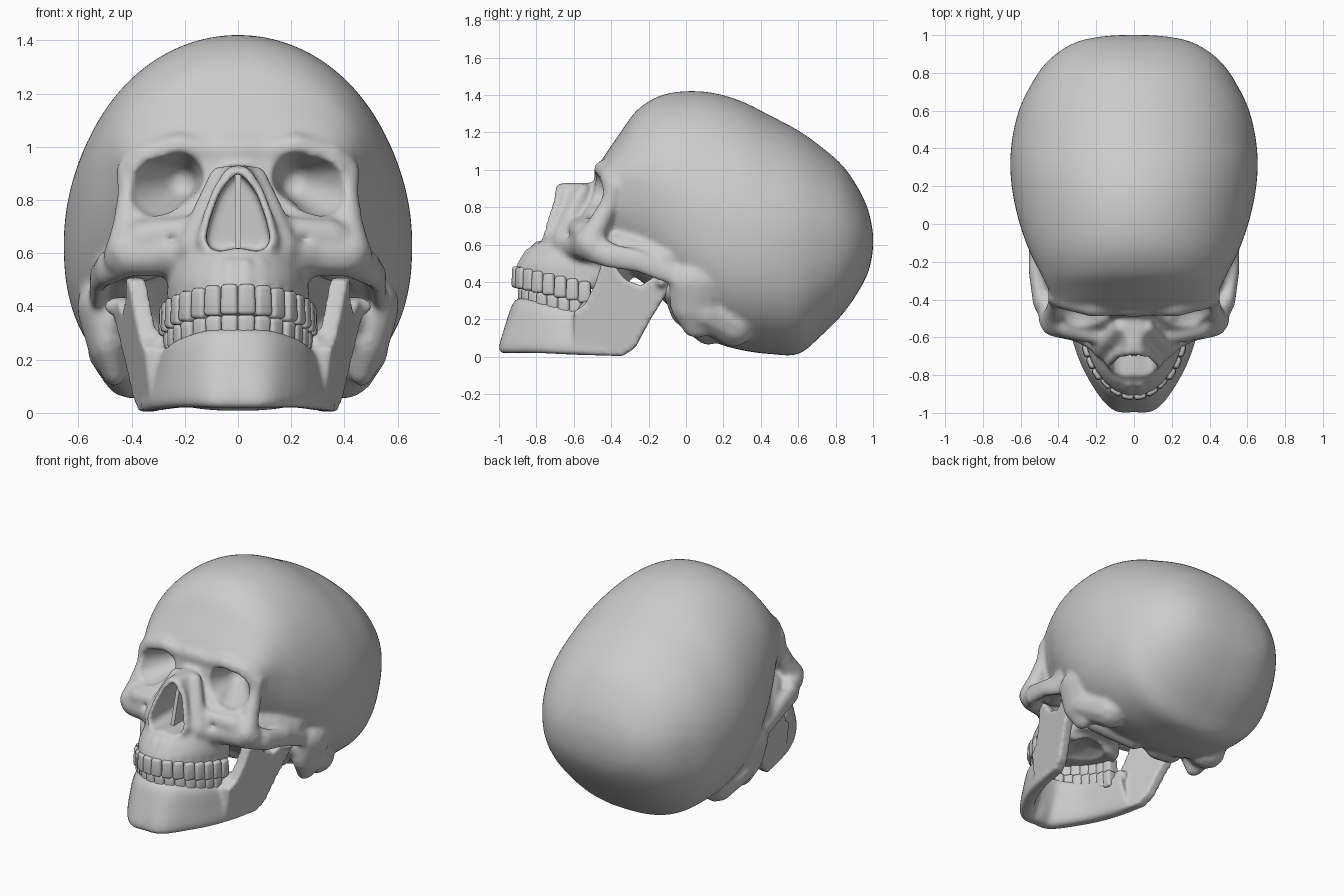
import bpy, bmesh, math
from mathutils import Vector, Matrix

if "Cube" in bpy.data.objects:
    bpy.data.objects.remove(bpy.data.objects["Cube"])


def catmull(rows, k=8):
    out = []
    for i in range(len(rows) - 1):
        p0, p1 = rows[max(i - 1, 0)], rows[i]
        p2, p3 = rows[i + 1], rows[min(i + 2, len(rows) - 1)]
        for j in range(k):
            t = j / k
            out.append([0.5 * (2 * b + (c - a) * t + (2 * a - 5 * b + 4 * c - d) * t * t
                               + (3 * b - a - 3 * c + d) * t ** 3)
                        for a, b, c, d in zip(p0, p1, p2, p3)])
    return out + [list(rows[-1])]


def loft(bm, rings):
    vs = [[bm.verts.new(p) for p in r] for r in rings]
    n = len(vs[0])
    for a, b in zip(vs, vs[1:]):
        for i in range(n):
            bm.faces.new((a[i], a[(i + 1) % n], b[(i + 1) % n], b[i]))
    bm.faces.new(vs[0][::-1])
    bm.faces.new(vs[-1])


def unit_oval(n_lo, n_hi, count=96):
    for i in range(count):
        a = 2 * math.pi * (i + 0.5) / count
        c, s = math.cos(a), math.sin(a)
        e = 2 / (n_hi if s > 0 else n_lo)
        yield math.copysign(abs(c) ** e, c), math.copysign(abs(s) ** e, s)


def ovals(bm, rows, axis, n_lo=2, n_hi=2, shear=0):
    # each row: station, low edge, high edge, widest level, half width
    rings = []
    for t, lo, hi, mid, hw in catmull(rows):
        ring = []
        for c, s in unit_oval(n_lo, n_hi):
            w = mid + s * (hi - mid if s > 0 else mid - lo)
            ring.append((hw * c, t, w) if axis == 'Y' else (hw * c, w, t + shear * (w + 0.92)))
        rings.append(ring)
    loft(bm, rings)


def blob(bm, loc, rad):
    bmesh.ops.create_icosphere(bm, subdivisions=2, radius=1,
                               matrix=Matrix.LocRotScale(Vector(loc), None, Vector(rad)))


def chain(bm, pts, flat=(1, 1, 1), steps=10):
    # mirrored string of overlapping balls: x, y, z, radius
    for a, b in zip(pts, pts[1:]):
        for j in range(steps + 1):
            x, y, z, r = [p + (q - p) * j / steps for p, q in zip(a, b)]
            for s in (1, -1):
                blob(bm, (s * x, y, z), [r * f for f in flat])


def make(bm, name):
    bmesh.ops.recalc_face_normals(bm, faces=bm.faces)
    me = bpy.data.meshes.new(name)
    bm.to_mesh(me)
    bm.free()
    ob = bpy.data.objects.new(name, me)
    bpy.context.collection.objects.link(ob)
    return ob


def bake(ob, *mods):
    for kind, settings in mods:
        m = ob.modifiers.new(kind, kind)
        for k, v in settings.items():
            setattr(m, k, v)
    dg = bpy.context.evaluated_depsgraph_get()
    me = bpy.data.meshes.new_from_object(ob.evaluated_get(dg))
    ob.modifiers.clear()
    ob.data = me
    me.shade_smooth()


def voxel(size):
    return 'REMESH', dict(mode='VOXEL', voxel_size=size)


def arch(a, b, w, count=8):
    # tooth places along half an elliptical dental arch: x, y, turn
    t = 0.5 * w / a
    for _ in range(count):
        yield a * math.sin(t), -0.5 - b * math.cos(t), math.atan2(b * math.sin(t), a * math.cos(t))
        t += w / math.hypot(a * math.cos(t), b * math.sin(t))


def bite(y):
    return 0.375 - 0.22 * (y + 0.92)


UPPER, LOWER = (0.257, 0.412, 0.063), (0.245, 0.378, 0.06)

# braincase
bm = bmesh.new()
ovals(bm, [(-.475, .75, 1.0, .9, .31), (-.445, .62, 1.06, .92, .40), (-.35, .5, 1.2, .94, .45),
           (-.26, .42, 1.32, .92, .495), (-.14, .32, 1.395, .85, .555), (0, .18, 1.42, .76, .605),
           (.15, .08, 1.41, .68, .64), (.3, .035, 1.365, .64, .655), (.45, .015, 1.29, .62, .645),
           (.6, .015, 1.21, .62, .61), (.72, .11, 1.125, .62, .555), (.83, .22, 1.03, .62, .485),
           (.91, .33, .92, .62, .40), (.965, .43, .81, .62, .30), (.99, .51, .72, .62, .19),
           (1.0, .58, .66, .62, .08)], 'Y', 2.4, 2)
# middle of the face
ovals(bm, [(.4, -.6, -.3, -.5, .2), (.5, -.62, -.25, -.48, .27), (.6, -.62, -.2, -.45, .36),
           (.72, -.58, -.15, -.43, .39), (.85, -.5, -.15, -.4, .40), (.99, -.48, -.2, -.38, .40)], 'Z', 3, 2)
# nose pyramid and upper jaw
ovals(bm, [(.5, -.84, -.4, -.5, .2), (.58, -.82, -.4, -.47, .19), (.65, -.79, -.4, -.46, .16),
           (.75, -.75, -.4, -.46, .135), (.85, -.71, -.4, -.46, .095), (.905, -.7, -.4, -.46, .06),
           (.93, -.67, -.4, -.46, .04)], 'Z', 3, 2)
ovals(bm, [(.455, -.89, -.42, -.5, .25), (.5, -.9, -.4, -.5, .265), (.56, -.865, -.4, -.5, .265),
           (.64, -.8, -.4, -.5, .24)], 'Z', 2.1, 3, -0.22)
# tooth root swellings
for x, y, r in arch(*UPPER):
    chain(bm, [(x, y + .008, bite(y) + .08, .026), (x * .95, y + .06, bite(y) + .2, .014)], steps=5)
# brow ridge and outer eye rim
blob(bm, (0, -.425, .985), (.2, .07, .07))
chain(bm, [(.08, -.435, .98, .05), (.22, -.44, 1.0, .055), (.35, -.405, .965, .055),
           (.41, -.385, .91, .05), (.405, -.41, .82, .05), (.415, -.47, .7, .06), (.42, -.52, .61, .08)])
# cheekbone and front of the cheek
chain(bm, [(.14, -.595, .695, .05), (.25, -.575, .68, .055), (.35, -.54, .66, .07), (.43, -.5, .59, .08)])
chain(bm, [(.17, -.6, .6, .09), (.28, -.54, .6, .09), (.4, -.52, .595, .085)])
# cheek arch and the filled temple hollow behind it
chain(bm, [(.43, -.5, .58, .08), (.5, -.4, .54, .07), (.525, -.25, .51, .062),
           (.53, -.13, .455, .055), (.53, 0, .42, .06)], (.55, 1, 1))
chain(bm, [(.36, -.36, .58, .09), (.43, -.25, .56, .075), (.46, -.1, .52, .09)])
# side and rim of the nose opening
chain(bm, [(.07, -.55, .89, .04), (.12, -.61, .76, .05), (.16, -.65, .62, .07)])
chain(bm, [(.03, -.675, .9, .026), (.075, -.685, .83, .027), (.108, -.715, .73, .03),
           (.125, -.735, .65, .032), (.09, -.76, .595, .035), (0, -.785, .585, .03)])
# bony knobs behind the ears and the skull base between them
chain(bm, [(.52, .06, .4, .11), (.49, .05, .27, .1), (.465, .06, .155, .058)], (.8, 1.4, 1))
chain(bm, [(.47, .1, .24, .1), (.4, .25, .17, .12)])
chain(bm, [(.42, -.06, .36, .07), (.3, 0, .25, .09), (.1, .12, .15, .09)])
skull = make(bm, "skull")

# hollows: eye sockets, nose opening, palate, small holes
bm = bmesh.new()
chain(bm, [(.222, -.55, .895, .107), (.308, -.51, .852, .118), (.22, -.33, .87, .065), (.222, -.55, .895, .107)])
half = [(.03, .88), (.072, .82), (.104, .73), (.12, .66), (.11, .62), (.07, .607)]
outline = [(0, .9)] + half + [(0, .622)] + [(-x, z) for x, z in half[::-1]]
loft(bm, [[(x, y, z) for x, z in outline] for y in (-.98, -.5)])
blob(bm, (0, -.6, .35), (.18, .23, .09))
for s in (1, -1):
    blob(bm, (s * .25, -.65, .655), (.025, .05, .025))
    blob(bm, (s * .63, -.07, .36), (.06, .03, .03))
hollows = make(bm, "hollows")
hollows.hide_render = True
bake(hollows, voxel(.012))

bake(skull, voxel(.014))
bake(skull, ('BOOLEAN', dict(object=hollows, operation='DIFFERENCE')))
bake(skull, voxel(.0115), ('SMOOTH', dict(factor=.5, iterations=10)))
bpy.data.objects.remove(hollows)

# thin wall inside the nose
bm = bmesh.new()
loft(bm, [[(x, -.70, .61), (x, -.48, .61), (x, -.48, .9), (x, -.62, .9)] for x in (-.012, .012)])
make(bm, "nasal_septum")

# lower jaw body: bottom point, top point, thickness
bm = bmesh.new()
side = [(0, -.962, .02, 0, -.872, .315, .1), (.1, -.95, .02, .11, -.84, .31, .1),
        (.21, -.795, .02, .2, -.725, .28, .1), (.285, -.62, .012, .24, -.59, .25, .1),
        (.335, -.42, .005, .28, -.44, .235, .085)]
rows = catmull([(-r[0], *r[1:3], -r[3], *r[4:]) for r in side[:0:-1]] + side)
mids = [(Vector(r[:3]) + Vector(r[3:6])) / 2 for r in rows]
rings = []
for i, r in enumerate(rows):
    d = mids[min(i + 1, len(mids) - 1)] - mids[max(i - 1, 0)]
    u = Vector((d.y, -d.x, 0)).normalized() * r[6] / 2
    v = (Vector(r[3:6]) - Vector(r[:3])) / 2
    rings.append([mids[i] + u * c + v * s for c, s in unit_oval(4, 4, 32)])
loft(bm, rings)
# rising branches with hinge knobs
branch = [(-.6, .03), (-.45, .008), (-.34, .003), (-.27, .05), (-.19, .2), (-.09, .36), (-.09, .42), (-.17, .43),
          (-.24, .38), (-.32, .41), (-.4, .51), (-.45, .5), (-.49, .38), (-.54, .28), (-.6, .24)]
for s in (1, -1):
    loft(bm, [[(s * (.345 + o + .2 * (y + .45) + .12 * (z - .2)), y, z) for y, z in branch]
              for o in (-.037, .033)])
    blob(bm, (s * .43, -.13, .4), (.08, .035, .04))
    # inner ledge behind the last tooth
    blob(bm, (s * .29, -.5, .25), (.04, .08, .06))
jaw = make(bm, "lower_jaw")
bake(jaw, voxel(.011), ('SMOOTH', dict(factor=.5, iterations=9)))


# teeth
def teeth(name, row, up):
    bm = bmesh.new()
    for i, (x, y, turn) in enumerate(arch(*row)):
        depth = .05 if i < 3 else .07 + .004 * (i - 3)
        for s in (1, -1):
            part = bmesh.new()
            bmesh.ops.create_cube(part, size=1)
            for v in part.verts:
                k = .9 if v.co.z * up > 0 else 1
                v.co = (v.co.x * (row[2] + .006) * k, v.co.y * depth * k, v.co.z * .115)
            bmesh.ops.bevel(part, geom=part.edges[:], offset=.016, segments=3, profile=.5, affect='EDGES')
            part.transform(Matrix.Translation((s * x, y + .004, bite(y) + up * .054))
                           @ Matrix.Rotation(s * turn, 4, 'Z'))
            tmp = bpy.data.meshes.new("tmp")
            part.to_mesh(tmp)
            part.free()
            bm.from_mesh(tmp)
            bpy.data.meshes.remove(tmp)
    make(bm, name).data.shade_smooth()


teeth("upper_teeth", UPPER, 1)
teeth("lower_teeth", LOWER, -1)
